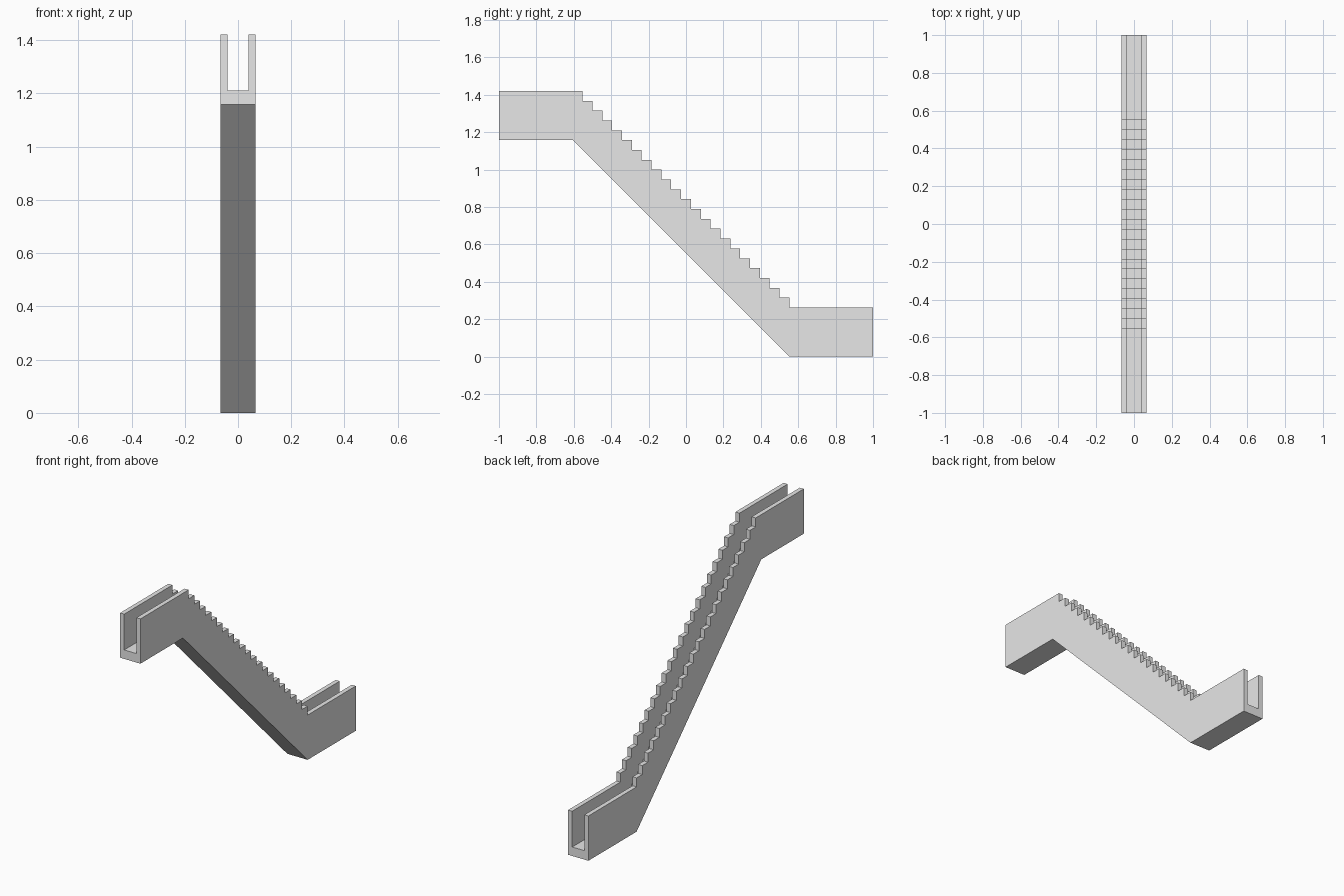
import bpy
import bmesh

if "Cube" in bpy.data.objects:
    bpy.data.objects.remove(bpy.data.objects["Cube"], do_unlink=True)

U = 2 / 38            # one step: equal tread and riser
STEPS = 22            # risers
END = 19              # half length, in steps
RUN = (STEPS - 1) / 2  # half length of the flight, in steps
FLOOR, WALL = 1, 4    # floor thickness and wall height, in steps
WIDTH, CHANNEL = 2.5, 1.5

grey = bpy.data.materials.new("light_grey")
grey.use_nodes = True
grey.diffuse_color = (0.8, 0.8, 0.8, 1)
grey.node_tree.nodes["Principled BSDF"].inputs["Base Color"].default_value = grey.diffuse_color


def stepped_line(base, end):
    """Upper landing, descending steps, lower landing as (y, z) points."""
    pts = [(-end, base + STEPS)]
    for k in range(STEPS):
        y = -RUN + k
        pts += [(y, base + STEPS - k), (y, base + STEPS - k - 1)]
    return pts + [(end, base)]


def extrude_profile(name, pts, width):
    """Prism from a side profile, centred across x."""
    bm = bmesh.new()
    face = bm.faces.new([bm.verts.new((-width / 2 * U, y * U, z * U)) for y, z in pts])
    ext = bmesh.ops.extrude_face_region(bm, geom=[face])
    moved = [v for v in ext["geom"] if isinstance(v, bmesh.types.BMVert)]
    bmesh.ops.translate(bm, verts=moved, vec=(width * U, 0, 0))
    bmesh.ops.recalc_face_normals(bm, faces=bm.faces[:])
    mesh = bpy.data.meshes.new(name)
    bm.to_mesh(mesh)
    bm.free()
    mesh.materials.append(grey)
    obj = bpy.data.objects.new(name, mesh)
    bpy.context.collection.objects.link(obj)
    return obj


# Solid body: stepped wall tops above, sloped underside below
underside = [(END, 0), (RUN, 0), (RUN - STEPS, STEPS), (-END, STEPS)]
stair = extrude_profile("walled_staircase", stepped_line(FLOOR + WALL, END) + underside, WIDTH)

# Walkway channel with its treads, cut out between the walls
top = STEPS + FLOOR + WALL + 2
above = [(END + 1, top), (-END - 1, top)]
cutter = extrude_profile("channel_cutter", stepped_line(FLOOR, END + 1) + above, CHANNEL)
cutter.hide_render = True

cut = stair.modifiers.new("channel", "BOOLEAN")
cut.operation = "DIFFERENCE"
cut.solver = "EXACT"
cut.object = cutter
bpy.context.view_layer.objects.active = stair
stair.select_set(True)
bpy.ops.object.modifier_apply(modifier=cut.name)
bpy.data.objects.remove(cutter, do_unlink=True)
